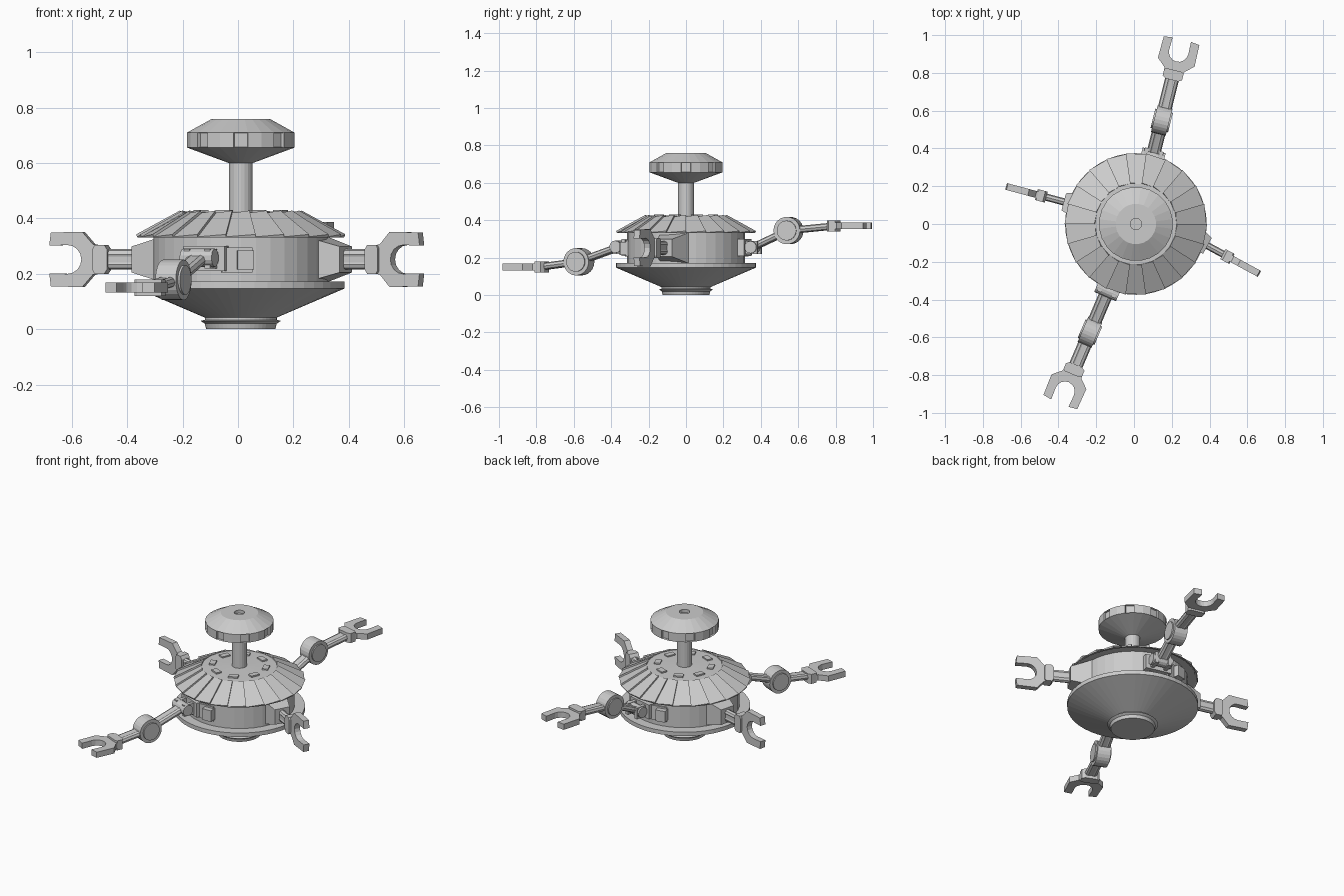
import bpy, bmesh
from math import sin, cos, pi, radians, atan2, hypot
from mathutils import Matrix, Vector

if "Cube" in bpy.data.objects:
    bpy.data.objects.remove(bpy.data.objects["Cube"])

CX = 0.01  # body axis
T, R = Matrix.Translation, Matrix.Rotation


def finish(name, bm):
    bmesh.ops.recalc_face_normals(bm, faces=bm.faces)
    me = bpy.data.meshes.new(name)
    bm.to_mesh(me)
    bm.free()
    ob = bpy.data.objects.new(name, me)
    bpy.context.collection.objects.link(ob)
    return ob


def lathe(bm, profile, n, phase=0.0):
    """Revolve (r, z) profile, capped at both ends; returns the face bands."""
    rings = [[bm.verts.new((CX + r * cos(2 * pi * i / n + phase), r * sin(2 * pi * i / n + phase), z))
              for i in range(n)] for r, z in profile]
    bands = [[bm.faces.new((a[i], a[(i + 1) % n], b[(i + 1) % n], b[i])) for i in range(n)]
             for a, b in zip(rings, rings[1:])]
    bm.faces.new(rings[0][::-1])
    bm.faces.new(rings[-1])
    return bands


def box(bm, size, mat):
    bmesh.ops.create_cube(bm, size=1, matrix=mat @ Matrix.Diagonal((*size, 1)))


def disc(bm, r, depth, mat, n=20, r2=None):
    bmesh.ops.create_cone(bm, cap_ends=True, segments=n, radius1=r, radius2=r if r2 is None else r2,
                          depth=depth, matrix=mat)


def prism(bm, pts, thick, mat):
    lo, hi = ([bm.verts.new(mat @ Vector((u, v, s * thick / 2))) for u, v in pts] for s in (-1, 1))
    n = len(pts)
    bm.faces.new(lo[::-1])
    bm.faces.new(hi)
    for i in range(n):
        bm.faces.new((lo[i], lo[(i + 1) % n], hi[(i + 1) % n], hi[i]))


# Lower bowl with foot and rim, drum
bm = bmesh.new()
lathe(bm, [(.125, 0), (.13, .02), (.145, .03), (.13, .034), (.13, .042), (.375, .147), (.375, .172), (.31, .172)], 48)
finish("lower_bowl", bm)
bm = bmesh.new()
lathe(bm, [(.315, .165), (.315, .34)], 36)
finish("drum", bm)

# Roof core, overlapping slats, vents
bm = bmesh.new()
lathe(bm, [(.31, .332), (.362, .332), (.213, .421), (.045, .426)], 48)
finish("roof", bm)
bm = bmesh.new()
N = 22
for k in range(N):
    a0, a1 = 2 * pi * k / N, 2 * pi * (k + 1) / N
    v = []
    for a, lift in ((a0, .001), (a1, .012)):
        for r, z, d in ((.373, .331, 0), (.373, .333, lift), (.215, .419, lift), (.215, .415, 0)):
            r += d * .4
            v.append(bm.verts.new((CX + r * cos(a), r * sin(a), z + d * .8)))
    bm.faces.new(v[:4])
    bm.faces.new(v[4:])
    for i in range(4):
        j = (i + 1) % 4
        bm.faces.new((v[i], v[j], v[4 + j], v[4 + i]))
finish("roof_slats", bm)
bm = bmesh.new()
for k in range(8):
    box(bm, (.035, .055, .014), T((CX, 0, 0)) @ R(2 * pi * (k + .5) / 8, 4, 'Z') @ T((.155, 0, .424)))
finish("roof_vents", bm)

# Neck and head with recessed windows and a top socket
bm = bmesh.new()
lathe(bm, [(.043, .41), (.043, .61)], 20)
finish("neck", bm)
bm = bmesh.new()
bands = lathe(bm, [(.043, .6), (.196, .656), (.196, .71), (.107, .759), (.03, .759), (.03, .74)], 24, pi / 24 + pi / 12)
front = [f for i, f in enumerate(bands[1]) if i % 3 == 1]
bmesh.ops.recalc_face_normals(bm, faces=bm.faces)
bmesh.ops.inset_individual(bm, faces=front, thickness=.003, depth=-.012)
finish("head", bm)


def beam(bm, frame, p, q):
    """Grooved strut between two (u, w) points of an arm frame."""
    L, ang = hypot(q[0] - p[0], q[1] - p[1]), atan2(q[1] - p[1], q[0] - p[0])
    m = frame @ T(((p[0] + q[0]) / 2, 0, (p[1] + q[1]) / 2)) @ R(-ang, 4, 'Y')
    box(bm, (L, .04, .032), m)
    for s in (-1, 1):
        disc(bm, .019, L, m @ T((0, s * .018, 0)) @ R(pi / 2, 4, 'Y'), 8)
    return m


def claw(name, frame):
    bm = bmesh.new()
    arc = [(.11 + .052 * cos(t), .052 * sin(t)) for t in [pi / 2 + pi * i / 8 for i in range(9)]]
    pts = [(-.01, -.05), (.015, -.055), (.055, -.1), (.172, -.097), (.178, -.05)]
    pts += arc[::-1] + [(.178, .05), (.172, .097), (.055, .1), (.015, .055), (-.01, .05)]
    prism(bm, pts, .036, frame)
    finish(name + "_claw", bm)
    bm = bmesh.new()
    prism(bm, [(-.042, -.035), (-.03, -.053), (.005, -.053), (.012, -.04),
               (.012, .04), (.005, .053), (-.03, .053), (-.042, .035)], .06, frame)
    finish(name + "_wrist", bm)


AX = R(pi / 2, 4, 'X')


# Long jointed arms: flat claws front and back
def long_arm(name, yaw, shoulder, elbow, wrist):
    f = T((CX, 0, 0)) @ R(radians(yaw), 4, 'Z')
    bm = bmesh.new()
    box(bm, (.06, .16, .09), f @ T((.31, 0, .255)))
    for s in (-1, 1):
        box(bm, (.1, .022, .07), f @ T((.355, s * .04, .255)))
    disc(bm, .033, .125, f @ T((shoulder[0], 0, shoulder[1])) @ AX, 14)
    finish(name + "_shoulder", bm)
    bm = bmesh.new()
    beam(bm, f, shoulder, elbow)
    beam(bm, f, elbow, wrist)
    finish(name + "_struts", bm)
    bm = bmesh.new()
    e = f @ T((elbow[0], 0, elbow[1])) @ AX
    disc(bm, .073, .08, e, 24)
    disc(bm, .053, .096, e, 24)
    finish(name + "_elbow", bm)
    claw(name, f @ T((wrist[0], 0, wrist[1])))
    # drum side box beside the arm
    bm = bmesh.new()
    g = T((CX, 0, 0)) @ R(radians(yaw + 26), 4, 'Z')
    box(bm, (.05, .06, .07), g @ T((.33, 0, .25)))
    box(bm, (.03, .11, .09), g @ T((.308, -.03, .25)))
    finish(name + "_side_box", bm)


long_arm("front_arm", -113, (.385, .258), (.622, .178), (.852, .15))
long_arm("back_arm", 76, (.37, .256), (.565, .345), (.828, .37))


# Short straight arms: upright claws on tapered mounts left and right
def short_arm(name, x, y, yaw, reach):
    f = T((x, y, .252)) @ R(radians(yaw), 4, 'Z')
    bm = bmesh.new()
    bmesh.ops.create_cone(bm, cap_ends=True, segments=4, radius1=.085 * 2 ** .5, radius2=.047 * 2 ** .5, depth=.13,
                          matrix=f @ T((.025, 0, 0)) @ R(pi / 2, 4, 'Y') @ R(pi / 4, 4, 'Z'))
    finish(name + "_mount", bm)
    roll = f @ R(pi / 2, 4, 'X')
    bm = bmesh.new()
    beam(bm, roll @ T((0, 0, 0)), (.05, 0), (reach, 0))
    finish(name + "_strut", bm)
    claw(name, roll)if reach == 0 else claw(name, roll @ T((reach, 0, 0)))


short_arm("right_arm", .31, -.072, -28.5, .225)
short_arm("left_arm", -.285, .094, 165, .228)
